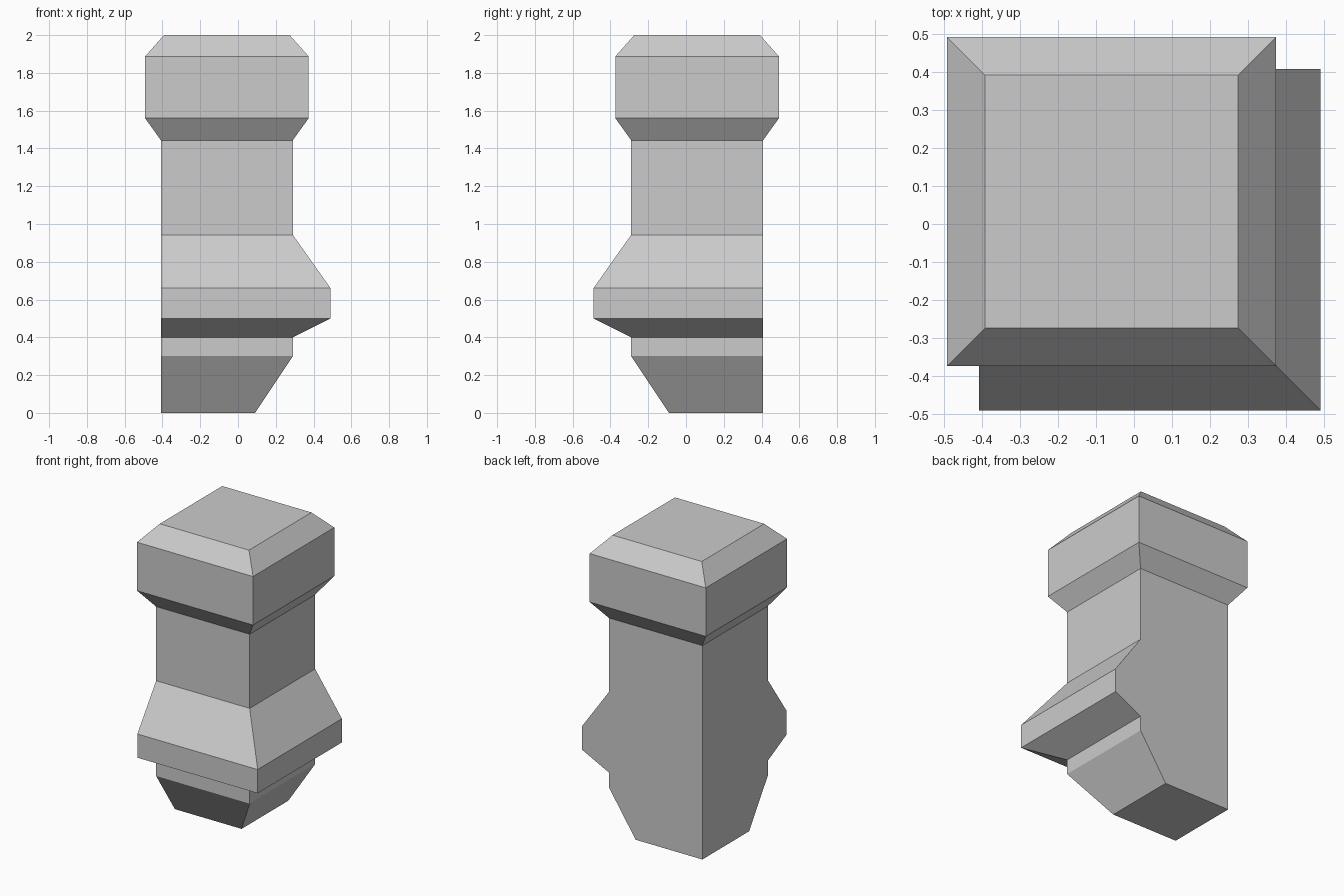
import bpy, bmesh

cube = bpy.data.objects.get("Cube")
if cube:
    bpy.data.objects.remove(cube)

grey = bpy.data.materials.new("stone_grey")
grey.use_nodes = True
colour = (0.6, 0.6, 0.6, 1)
grey.diffuse_color = colour
grey.node_tree.nodes["Principled BSDF"].inputs["Base Color"].default_value = colour


def corner_loft(name, profile, cap_bottom=False, cap_top=False):
    """Stack square sections (z, inner, outer); both outer sides face +x and -y."""
    bm = bmesh.new()
    rings = []
    for z, inner, outer in profile:
        corners = ((-inner, -outer), (outer, -outer), (outer, inner), (-inner, inner))
        rings.append([bm.verts.new((x, y, z)) for x, y in corners])
    for low, high in zip(rings, rings[1:]):
        for i in range(4):
            j = (i + 1) % 4
            bm.faces.new((low[i], low[j], high[j], high[i]))
    if cap_bottom:
        bm.faces.new(rings[0][::-1])
    if cap_top:
        bm.faces.new(rings[-1])
    # Merge the coplanar strips of the flat back sides
    bmesh.ops.dissolve_limit(bm, angle_limit=0.001, verts=bm.verts, edges=bm.edges)
    mesh = bpy.data.meshes.new(name)
    bm.to_mesh(mesh)
    bm.free()
    mesh.materials.append(grey)
    obj = bpy.data.objects.new(name, mesh)
    bpy.context.collection.objects.link(obj)
    return obj


# Corner post with tapered foot and projecting collar, flat on its two back sides
back = 0.408
post_sides = [(0, 0.09), (0.3, 0.29), (0.4, 0.29), (0.5, 0.49),
              (0.66, 0.49), (0.943, 0.29), (1.443, 0.29)]
corner_loft("corner_post", [(z, back, outer) for z, outer in post_sides], cap_bottom=True)

# Bevelled cap overhanging all four sides
corner_loft("cap", [(1.443, back, 0.29), (1.56, 0.492, 0.374),
                    (1.887, 0.492, 0.374), (2, 0.392, 0.274)], cap_top=True)
